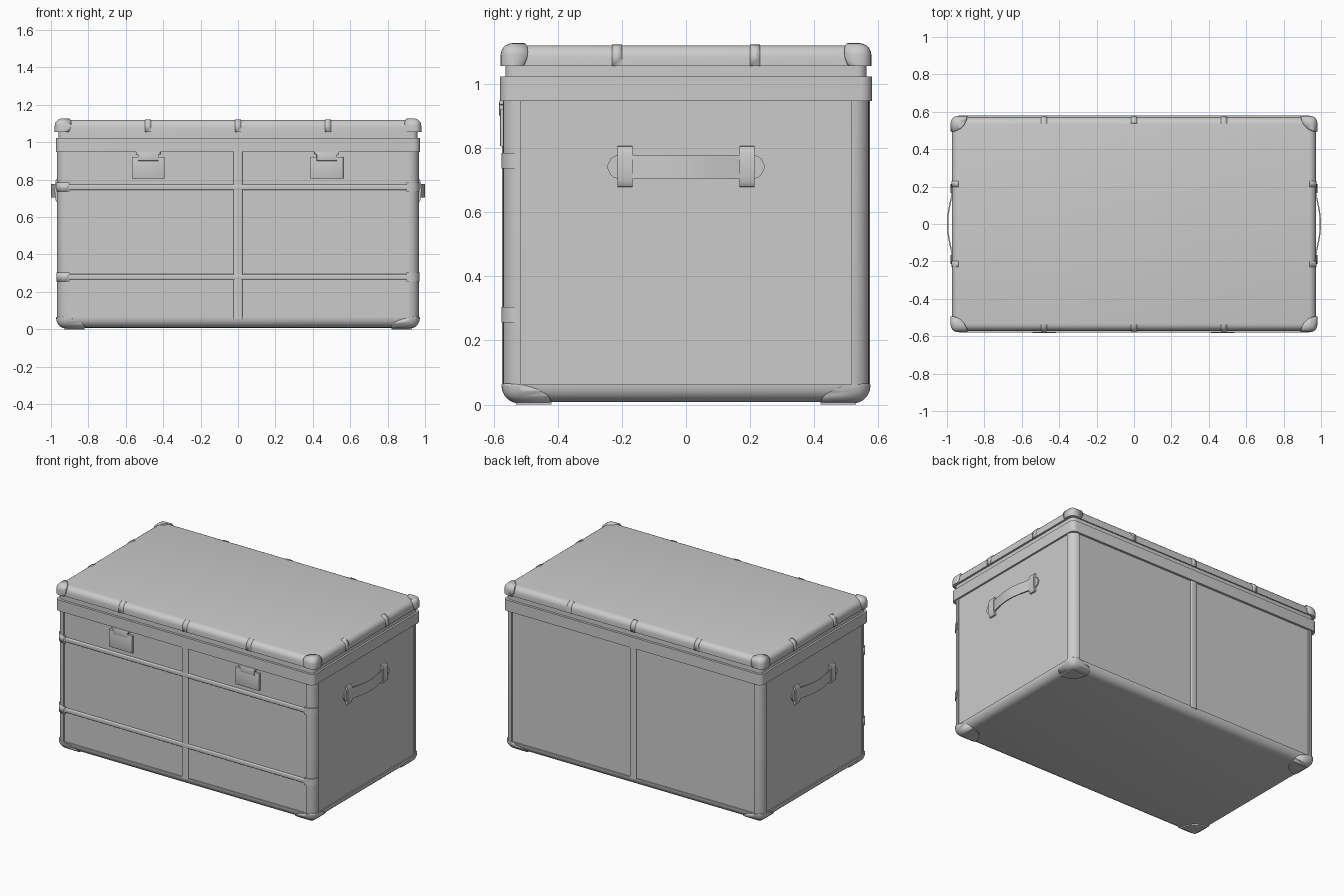
import bpy, bmesh, math
from mathutils import Matrix, Vector

if "Cube" in bpy.data.objects:
    bpy.data.objects.remove(bpy.data.objects["Cube"])

GREY = (0.6, 0.6, 0.6, 1)
mat = bpy.data.materials.new("plain grey")
mat.use_nodes = True
mat.diffuse_color = GREY
mat.node_tree.nodes["Principled BSDF"].inputs["Base Color"].default_value = GREY


def finish(name, bm):
    """Turn a bmesh into a shaded object."""
    bmesh.ops.recalc_face_normals(bm, faces=bm.faces)
    mesh = bpy.data.meshes.new(name)
    bm.to_mesh(mesh)
    bm.free()
    obj = bpy.data.objects.new(name, mesh)
    bpy.context.collection.objects.link(obj)
    mesh.materials.append(mat)
    bpy.ops.object.select_all(action='DESELECT')
    obj.select_set(True)
    bpy.context.view_layer.objects.active = obj
    bpy.ops.object.shade_smooth_by_angle(angle=math.radians(35))
    return obj


def add_box(bm, lo, hi):
    lo, hi = Vector(lo), Vector(hi)
    m = Matrix.Translation((lo + hi) / 2) @ Matrix.Diagonal((*(hi - lo), 1))
    return bmesh.ops.create_cube(bm, size=1, matrix=m)["verts"]


def rounded(lo, hi, radius, keep, segments=5):
    """Box whose edges are rounded where keep(edge midpoint) is true."""
    bm = bmesh.new()
    add_box(bm, lo, hi)
    edges = [e for e in bm.edges if keep((e.verts[0].co + e.verts[1].co) / 2)]
    if edges:
        bmesh.ops.bevel(bm, geom=edges, offset=radius, segments=segments,
                        profile=0.5, affect='EDGES', clamp_overlap=True)
    return bm


def shell(width, depth, bottom, top, radius, keep):
    return rounded((-width, -depth, bottom), (width, depth, top), radius, keep)


def body_shape(grow=0.0):
    return shell(0.968 + grow, 0.571 + grow, 0.008 - grow, 1.0, 0.054,
                 lambda p: p.z < 0.9)


def lid_shape(grow=0.0):
    return shell(0.973 + grow, 0.571 + grow, 1.055, 1.12 + grow, 0.038,
                 lambda p: p.z > 1.06)


def keep_overlap(obj, cutter_bm):
    """Keep only the part of obj inside the cutter."""
    cutter = finish("cutter", cutter_bm)
    cutter.hide_render = True
    mod = obj.modifiers.new("overlap", 'BOOLEAN')
    mod.operation, mod.solver, mod.object = 'INTERSECT', 'EXACT', cutter
    bpy.context.view_layer.objects.active = obj
    bpy.ops.object.modifier_apply(modifier=mod.name)
    bpy.data.objects.remove(cutter)


def corner_balls(x, y, z, radii):
    bm = bmesh.new()
    for sx in (-1, 1):
        for sy in (-1, 1):
            m = Matrix.Translation((sx * x, sy * y, z)) @ Matrix.Diagonal((*radii, 1))
            bmesh.ops.create_uvsphere(bm, u_segments=32, v_segments=16, radius=1, matrix=m)
    return bm


# Chest body with shallow recessed side panels
bm = body_shape()
bm.normal_update()
panels = [f for f in bm.faces if abs(f.normal.z) < 0.1 and f.calc_area() > 0.5]
bmesh.ops.inset_individual(bm, faces=panels, thickness=0.001, depth=0)
bmesh.ops.inset_individual(bm, faces=panels, thickness=0.0005, depth=-0.007)
finish("body", bm)

# Rim band, recessed neck and lid
upright = lambda p: abs(p.x) > 0.5 and abs(p.y) > 0.3
finish("rim_band", shell(0.973, 0.579, 0.947, 1.022, 0.035, upright))
finish("lid_neck", shell(0.96, 0.563, 1.02, 1.057, 0.03, upright))
finish("lid", lid_shape())

# Lid corner caps and edge clips
caps = finish("lid_corner_caps", lid_shape(0.007))
keep_overlap(caps, corner_balls(0.973, 0.575, 1.1, (0.082, 0.082, 0.082)))
clips = finish("lid_edge_clips", lid_shape(0.003))
bm = bmesh.new()
for s in (-1, 1):
    for x in (-0.48, 0, 0.48):
        add_box(bm, (x - 0.016, s * 0.57 - 0.032, 1), (x + 0.016, s * 0.57 + 0.032, 1.2))
    for y in (-0.215, 0.215):
        add_box(bm, (s * 0.97 - 0.032, y - 0.016, 1), (s * 0.97 + 0.032, y + 0.016, 1.2))
keep_overlap(clips, bm)

# Bottom corner feet
feet = finish("corner_feet", body_shape(0.004))
keep_overlap(feet, corner_balls(0.965, 0.568, 0.004, (0.15, 0.15, 0.062)))
for sx in (-1, 1):
    for sy in (-1, 1):
        bm = bmesh.new()
        pts = [(0.93, 0.53), (0.82, 0.53)]
        pts += [(0.93 - 0.11 * math.cos(a), 0.53 - 0.11 * math.sin(a))
                for a in (math.pi * i / 16 for i in range(1, 9))]
        face = bm.faces.new([bm.verts.new((sx * x, sy * y, 0)) for x, y in pts])
        up = bmesh.ops.extrude_face_region(bm, geom=[face])["geom"]
        bmesh.ops.translate(bm, vec=(0, 0, 0.012),
                            verts=[v for v in up if isinstance(v, bmesh.types.BMVert)])
        finish("foot_pad", bm)

# Centre posts front and back, with softened outer edges
for side, name in ((-1, "front_post"), (1, "back_post")):
    outer = lambda p: p.y * side > 0.569 and abs(p.x) > 0.01
    lo, hi = sorted((side * 0.56, side * 0.573))
    finish(name, rounded((-0.024, lo, 0.055), (0.024, hi, 0.95), 0.006, outer, 3))

# Front rails, with straps wrapping round the corner posts
for z in (0.28, 0.76):
    finish("front_rail", rounded((-0.92, -0.574, z - 0.015), (0.92, -0.56, z + 0.015),
           0.006, lambda p: p.y < -0.57 and abs(p.x) < 0.5, 3))
    strap = finish("rail_corner_straps", body_shape(0.004))
    bm = bmesh.new()
    for s in (-1, 1):
        add_box(bm, (s * 0.95 - 0.05, -0.6, z - 0.024), (s * 0.95 + 0.05, -0.525, z + 0.024))
    keep_overlap(strap, bm)

# Front latches: wide plate, narrow tongue, and hook on the rim
for x in (-0.48, 0.475):
    all_front = lambda p: p.y < -0.575
    finish("latch_plate", rounded((x - 0.088, -0.58, 0.805), (x + 0.088, -0.56, 0.922),
           0.004, all_front, 2))
    finish("latch_tongue", rounded((x - 0.055, -0.583, 0.9), (x + 0.055, -0.56, 0.944),
           0.004, all_front, 2))
    finish("latch_hook", rounded((x - 0.065, -0.582, 0.934), (x + 0.065, -0.57, 0.949),
           0.003, all_front, 2))


def ribbon(name, path, z_lo, z_hi, thick, round_end=0.0):
    """Upright strap that follows a path of (x, y) points."""
    bm = bmesh.new()
    rows = []
    end = abs(path[0][1])
    mid, half = (z_lo + z_hi) / 2, (z_hi - z_lo) / 2
    for x, y in path:
        t = max(0.0, (abs(y) - end + round_end) / round_end) if round_end else 0.0
        h = half * max(0.12, math.sqrt(max(0.0, 1 - t * t)))
        sign = math.copysign(thick, x)
        rows.append([bm.verts.new(p) for p in ((x, y, mid - h), (x, y, mid + h),
                                               (x - sign, y, mid + h), (x - sign, y, mid - h))])
    for a, b in zip(rows, rows[1:]):
        for i in range(4):
            bm.faces.new((a[i], a[(i + 1) % 4], b[(i + 1) % 4], b[i]))
    bm.faces.new(rows[0])
    bm.faces.new(rows[-1])
    return finish(name, bm)


# Side handles: bowed grip with rounded ends held by two arched brackets
for s, side in ((-1, "right"), (1, "left")):
    path = []
    for i in range(49):
        y = -0.245 + 0.49 * i / 48
        bow = 0.031 * math.cos(math.pi / 2 * min(1, abs(y) / 0.2)) ** 1.3
        path.append((s * (0.969 + bow), y))
    ribbon(side + "_handle_grip", path, 0.704, 0.778, 0.007, 0.037)
    for y in (-0.19, 0.19):
        bm = bmesh.new()
        rows = []
        for i in range(13):
            a = math.pi * i / 12
            z = 0.742 - 0.064 * math.cos(a)
            x = s * (0.961 + 0.019 * math.sin(a) ** 0.6)
            rows.append([bm.verts.new((x, y + w, z)) for w in (-0.024, 0.024)])
        for a, b in zip(rows, rows[1:]):
            bm.faces.new((a[0], a[1], b[1], b[0]))
        bm.faces.new([r[0] for r in rows])
        bm.faces.new([r[1] for r in reversed(rows)])
        bm.faces.new((rows[0][0], rows[0][1], rows[-1][1], rows[-1][0]))
        finish(side + "_handle_bracket", bm)
